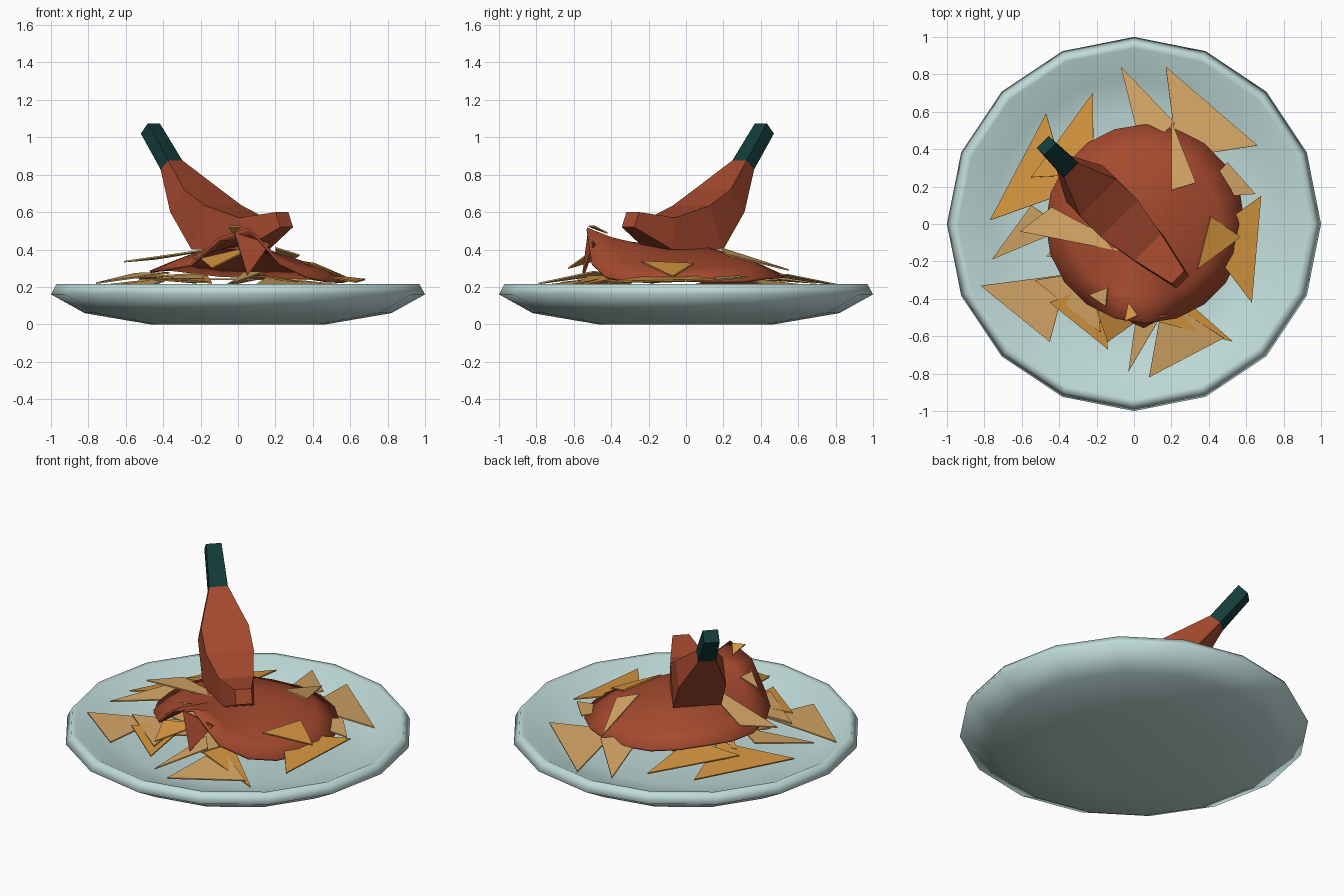
import bpy, bmesh, math

if "Cube" in bpy.data.objects:
    bpy.data.objects.remove(bpy.data.objects["Cube"])

def mat(name, col):
    m = bpy.data.materials.new(name)
    m.diffuse_color = (*col, 1)
    m.use_nodes = True
    m.node_tree.nodes["Principled BSDF"].inputs["Base Color"].default_value = m.diffuse_color
    return m

PLATE = mat("pale_blue_ceramic", (0.52, 0.71, 0.69))
SAUCE = mat("red_sauce", (0.38, 0.068, 0.028))
STEM = mat("dark_green", (0.006, 0.045, 0.042))
TAN = mat("tan_chip", (0.66, 0.38, 0.13))
GOLD = mat("golden_chip", (0.66, 0.30, 0.05))

def make(name, verts, faces, material, smooth=False, thick=0):
    me = bpy.data.meshes.new(name)
    me.from_pydata(verts, [], faces)
    bm = bmesh.new()
    bm.from_mesh(me)
    bmesh.ops.recalc_face_normals(bm, faces=bm.faces)
    bm.to_mesh(me)
    bm.free()
    me.materials.append(material)
    ob = bpy.data.objects.new(name, me)
    bpy.context.collection.objects.link(ob)
    for p in me.polygons:
        p.use_smooth = smooth
    if thick:
        s = ob.modifiers.new("thickness", 'SOLIDIFY')
        s.thickness = thick
        s.offset = 0
    return ob

def loft(rings):
    """Quads between equal closed rings, capped at both ends."""
    n = len(rings[0])
    verts = [v for r in rings for v in r]
    faces = [(i*n + j, i*n + (j+1) % n, (i+1)*n + (j+1) % n, (i+1)*n + j)
             for i in range(len(rings) - 1) for j in range(n)]
    faces += [tuple(reversed(range(n))), tuple(range(len(verts) - n, len(verts)))]
    return verts, faces

def circle(cx, r, n):
    return [(cx + r*math.cos(2*math.pi*k/n), r*math.sin(2*math.pi*k/n)) for k in range(n)]

# Plate: 16-sided lathe, underside, rim, then dish
profile = [(0.47, 0), (0.82, 0.06), (1, 0.16), (0.97, 0.215), (0.94, 0.212),
           (0.78, 0.13), (0.6, 0.1), (0.3, 0.1)]
make("plate", *loft([[(x, y, z) for x, y in circle(0, r, 16)] for r, z in profile]),
     PLATE, smooth=True)

# Sauce: draped sheet, raised towards the front
def sauce_z(x, y):
    ridge = max(0, -y)**2 * math.exp(-25*x*x)
    return 0.405 - 0.52*(x*x + y*y) + ridge + 0.012*math.sin(9*x + 2)*math.cos(8*y)

N = 20
rings = [[(x, y, sauce_z(x, y)) for x, y in circle(0.06, 0.53*f/4, N)] for f in (4, 3, 2, 1)]
verts, faces = loft(rings)
make("sauce", verts, faces[:-2] + faces[-1:], SAUCE, smooth=True, thick=0.014)
make("sauce_drip", [(-0.02, -0.52, 0.49), (0.17, -0.49, 0.43), (0.05, -0.55, 0.26)],
     [(0, 2, 1)], SAUCE, thick=0.012)

# Outer chips: two outer corners each, the third points in under the sauce
def chip(name, pts, m):
    make(name, pts, [(0, 1, 2)], m, thick=0.008)

def heap(x, y, lift=0):
    return (x, y, 0.385 - 0.23*math.hypot(x, y) + lift)

outer = [(-.47, .59, -.77, .02), (-.22, .7, -.55, .25), (-.07, .84, .22, .54),
         (.17, .84, .66, .42), (.5, .33, .65, .16), (.68, .15, .63, -.42),
         (.53, -.63, .12, -.52), (.08, -.82, .48, -.61), (-.03, -.79, .14, -.5),
         (-.14, -.67, -.45, -.42), (-.45, -.63, -.82, -.33), (-.76, -.19, -.55, .1),
         (-.18, -.58, -.53, -.3)]
for i, (ax, ay, bx, by) in enumerate(outer):
    lift = 0.01 * (i % 3) - 0.005
    pts = [heap(ax, ay, lift), heap(bx, by, lift),
           heap(0.28*(ax + bx), 0.28*(ay + by), lift - 0.04)]
    chip(f"outer_chip_{i+1}", pts, GOLD if i in (0, 1, 5, 6, 9) else TAN)

# Chips hidden inside the heap
for i in range(3):
    c = [2*math.pi*k/3 + i*0.7 for k in range(3)]
    chip(f"inner_chip_{i+1}", [heap(.5*math.cos(a), .5*math.sin(a), -.03) for a in c], TAN)

# Chips poking through the sauce
chip("left_chip", [(-.61, -.04, .335), (-.44, .09, .35), (.05, -.17, .43)], TAN)
chip("back_chip", [(.2, .55, .29), (.33, .22, .37), (.2, .18, .41)], TAN)
chip("front_chip", [(-.14, -.63, .3), (-.2, -.46, .35), (.1, -.46, .42)], GOLD)
flecks = [(.41, .04, .34, -.24, .57, -.07), (-.24, -.38, -.15, -.44, -.14, -.34),
          (.02, -.49, -.03, -.42, -.05, -.52)]
for i, (ax, ay, bx, by, cx, cy) in enumerate(flecks):
    pts = [(x, y, sauce_z(x, y) + 0.014) for x, y in ((ax, ay), (bx, by), (cx, cy))]
    chip(f"top_chip_{i+1}", pts, TAN if i == 1 else GOLD)

# Pepper: four-sided rings along the diagonal; (upper s, z, lower s, z, half width)
def ring(us, uz, ls, lz, w):
    out = []
    for s, z, p in ((us, uz, w), (us, uz, -w), (ls, lz, -w), (ls, lz, w)):
        q = (p - 0.035) / math.sqrt(2)
        out.append((s + q, -s + q, z))
    return out

pepper = [(-.314, .88, -.353, .83, .052), (-.165, .72, -.24, .6, .138),
          (-.053, .635, -.125, .4, .14), (.1, .57, .12, .4, .1),
          (.26, .6, .285, .52, .048)]
make("pepper", *loft([ring(*r) for r in pepper]), SAUCE)
stem = [(-.425, 1.075, -.463, 1.02, .045), (-.31, .875, -.352, .83, .054)]
make("pepper_stem", *loft([ring(*r) for r in stem]), STEM)
